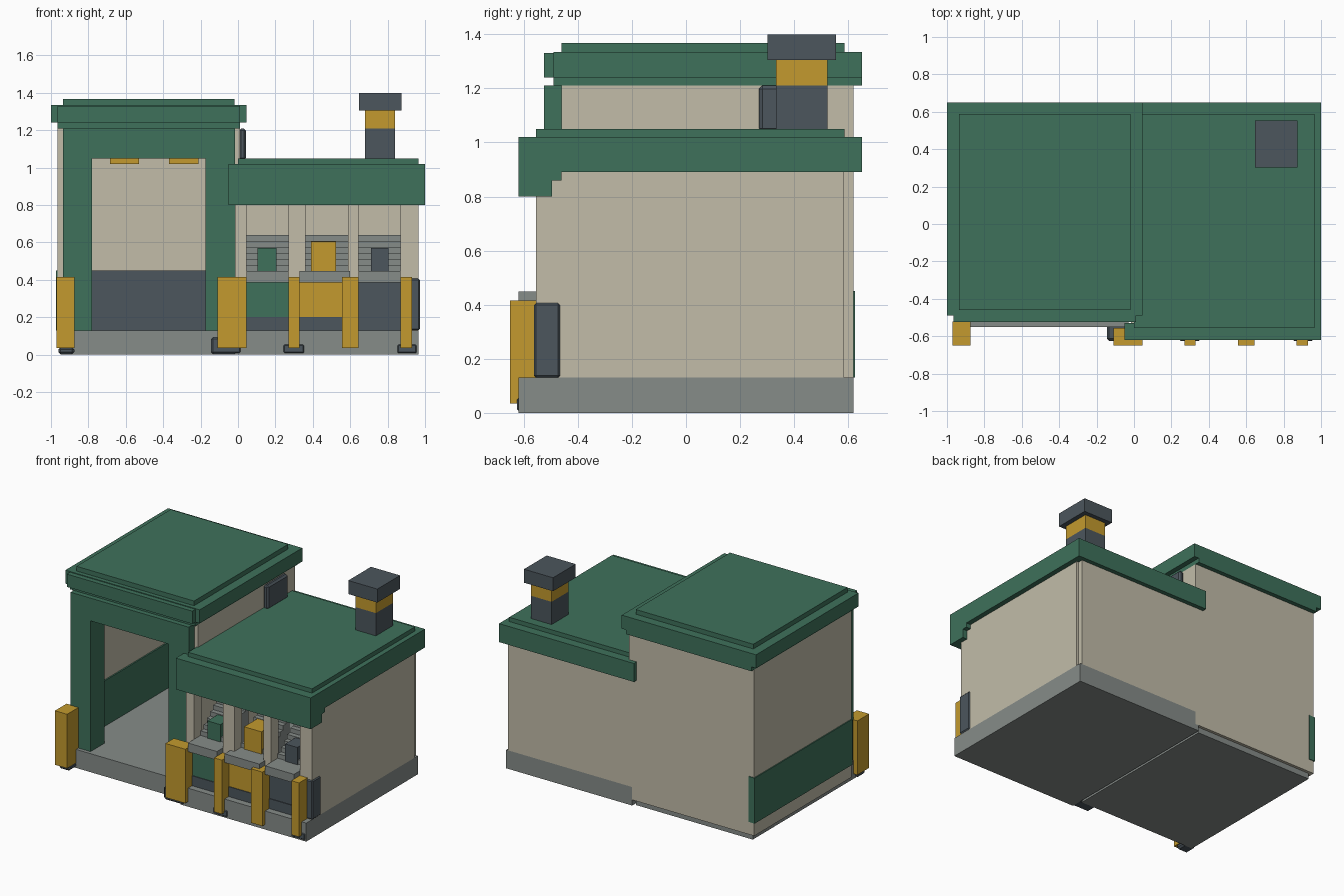
import bpy, bmesh

cube = bpy.data.objects.get("Cube")
if cube:
    bpy.data.objects.remove(cube, do_unlink=True)


def lin(c):
    c /= 255
    return c / 12.92 if c <= 0.04045 else ((c + 0.055) / 1.055) ** 2.4


def make_mat(name, r, g, b):
    m = bpy.data.materials.new(name)
    col = (lin(r), lin(g), lin(b), 1)
    m.use_nodes = True
    m.diffuse_color = col
    m.node_tree.nodes["Principled BSDF"].inputs["Base Color"].default_value = col
    return m


GREEN = make_mat("deep_green", 62, 113, 91)
BEIGE = make_mat("wall_beige", 194, 188, 169)
GREY = make_mat("concrete_grey", 134, 140, 137)
SLATE = make_mat("dark_slate", 76, 86, 93)
GOLD = make_mat("golden_yellow", 195, 154, 46)


def prism(name, mat, profile, x0, x1):
    """Extrude a (y, z) profile from x0 to x1."""
    bm = bmesh.new()
    face = bm.faces.new([bm.verts.new((x0, y, z)) for y, z in profile])
    ext = bmesh.ops.extrude_face_region(bm, geom=[face])
    moved = [v for v in ext["geom"] if isinstance(v, bmesh.types.BMVert)]
    bmesh.ops.translate(bm, verts=moved, vec=(x1 - x0, 0, 0))
    bmesh.ops.recalc_face_normals(bm, faces=bm.faces)
    me = bpy.data.meshes.new(name)
    bm.to_mesh(me)
    bm.free()
    me.materials.append(mat)
    ob = bpy.data.objects.new(name, me)
    bpy.context.collection.objects.link(ob)
    return ob


def box(name, mat, x, y, z):
    """Axis-aligned box from three (min, max) ranges."""
    return prism(name, mat, [(y[0], z[0]), (y[1], z[0]), (y[1], z[1]), (y[0], z[1])], *x)


def bevel(ob, width):
    mod = ob.modifiers.new("chamfer", "BEVEL")
    mod.width = width
    mod.segments = 1


# Foundations
box("garage_slab", GREY, (-0.94, -0.03), (-0.55, 0.60), (0, 0.13))
box("shop_slab", GREY, (-0.015, 0.965), (-0.62, 0.62), (0, 0.13))

# Garage walls
box("garage_left_wall", BEIGE, (-0.965, -0.935), (-0.46, 0.62), (0.04, 1.21))
box("garage_right_wall", BEIGE, (-0.015, 0.01), (-0.46, 0.60), (0.04, 1.21))
box("garage_back_wall", BEIGE, (-0.935, 0.01), (0.585, 0.62), (0.04, 1.21))
box("garage_left_band", GREEN, (-0.972, -0.925), (-0.46, 0.625), (0.13, 0.45))
box("garage_right_band", GREEN, (-0.025, -0.014), (-0.46, 0.585), (0.13, 0.45))
box("garage_back_band", SLATE, (-0.925, -0.025), (0.57, 0.59), (0.13, 0.45))

# Garage door frame: two jambs and a lintel
for side, x in (("left", (-0.935, -0.78)), ("right", (-0.175, -0.015))):
    box(f"door_jamb_{side}", GREEN, x, (-0.525, -0.37), (0.13, 1.05))
box("door_lintel", GREEN, (-0.935, -0.015), (-0.525, -0.37), (1.05, 1.21))

# Hanging lamps inside the garage
for i, x in enumerate((-0.607, -0.29)):
    box(f"ceiling_lamp_{i}", GOLD, (x - 0.078, x + 0.078), (-0.2, 0.2), (1.02, 1.07))
    box(f"lamp_hanger_{i}", SLATE, (x - 0.015, x + 0.015), (-0.02, 0.02), (1.07, 1.21))

# Garage roof
box("garage_roof_soffit", GREEN, (-0.965, 0.01), (-0.49, 0.65), (1.21, 1.24))
box("garage_roof_slab", GREEN, (-1.0, 0.045), (-0.49, 0.65), (1.24, 1.335))
box("garage_roof_front_trim", GREEN, (-0.965, 0.012), (-0.525, -0.49), (1.24, 1.33))
box("garage_roof_cap", GREEN, (-0.935, -0.02), (-0.46, 0.587), (1.335, 1.368))
vent = box("wall_vent", SLATE, (0.005, 0.043), (0.27, 0.50), (1.04, 1.21))
bevel(vent, 0.012)

# Shop walls and front pillars
box("shop_right_wall", BEIGE, (0.93, 0.965), (-0.48, 0.585), (0.13, 0.89))
box("shop_back_wall", BEIGE, (0.0, 0.95), (0.585, 0.62), (0.13, 0.89))
for i, x in enumerate(((-0.015, 0.045), (0.27, 0.36), (0.588, 0.645), (0.87, 0.965))):
    box(f"front_pillar_{i}", BEIGE, x, (-0.555, -0.47), (0.13, 0.89))
guard = box("corner_guard", SLATE, (0.872, 0.972), (-0.562, -0.465), (0.13, 0.407))
bevel(guard, 0.008)

# Shop roof with a deep front fascia
box("shop_roof_slab", GREEN, (0.0, 1.0), (-0.53, 0.65), (0.89, 1.02))
box("shop_front_fascia", GREEN, (-0.05, 1.0), (-0.62, -0.53), (0.80, 1.02))
box("shop_fascia_back", GREEN, (-0.015, 1.0), (-0.53, -0.495), (0.80, 0.89))
box("shop_fascia_bracket", GREEN, (-0.01, 1.0), (-0.495, -0.46), (0.86, 0.89))
box("shop_rear_fascia", GREEN, (-0.05, 1.0), (0.62, 0.65), (0.89, 1.02))
box("shop_roof_cap", GREEN, (0.0, 0.965), (-0.555, 0.587), (1.02, 1.05))

# Service bays: front panel, plinth, sill, stepped rack and coloured block
bays = (
    ((0.045, 0.27), GREEN, (0.105, 0.205), 0.57),
    ((0.33, 0.60), GOLD, (0.39, 0.525), 0.605),
    ((0.645, 0.87), SLATE, (0.71, 0.805), 0.57),
)
steps = [(-0.27, 0.13), (-0.48, 0.13)]
for k in range(6):
    y, z = -0.48 + 0.035 * k, 0.48 + 0.032 * k
    steps += [(y, z), (y + 0.035, z)]
for i, (x, mat, bx, top) in enumerate(bays):
    box(f"bay_plinth_{i}", SLATE, x, (-0.575, -0.49), (0.13, 0.20))
    box(f"bay_panel_{i}", mat, x, (-0.57, -0.49), (0.20, 0.39))
    box(f"bay_sill_{i}", GREY, x, (-0.62, -0.47), (0.387, 0.448))
    rack_x = (max(x[0], 0.36) if i == 1 else x[0], min(x[1], 0.588) if i == 1 else x[1])
    prism(f"stepped_rack_{i}", GREY, steps, *rack_x)
    box(f"rack_block_{i}", mat, bx, (-0.49, -0.32), (0.44, top))

# Guard posts along the front
posts = ((-0.97, -0.875), (-0.11, 0.045), (0.27, 0.33), (0.555, 0.645), (0.87, 0.93))
for i, x in enumerate(posts):
    box(f"guard_post_{i}", GOLD, x, (-0.65, -0.52 if i == 0 else -0.555), (0.035, 0.415))

# Dark feet under the posts
feet = (((-0.96, -0.875), 0.04), ((-0.145, 0.02), 0.095), ((0.237, 0.36), 0.06), ((0.845, 0.962), 0.06))
for i, (x, top) in enumerate(feet):
    foot = box(f"post_foot_{i}", SLATE, x, (-0.625, -0.54 if i < 2 else -0.59), (0.002, top))
    bevel(foot, 0.012)

# Chimney
box("chimney_base", SLATE, (0.68, 0.84), (0.333, 0.523), (1.04, 1.21))
box("chimney_band", GOLD, (0.68, 0.84), (0.333, 0.523), (1.21, 1.305))
box("chimney_cap", SLATE, (0.647, 0.873), (0.302, 0.554), (1.305, 1.40))
